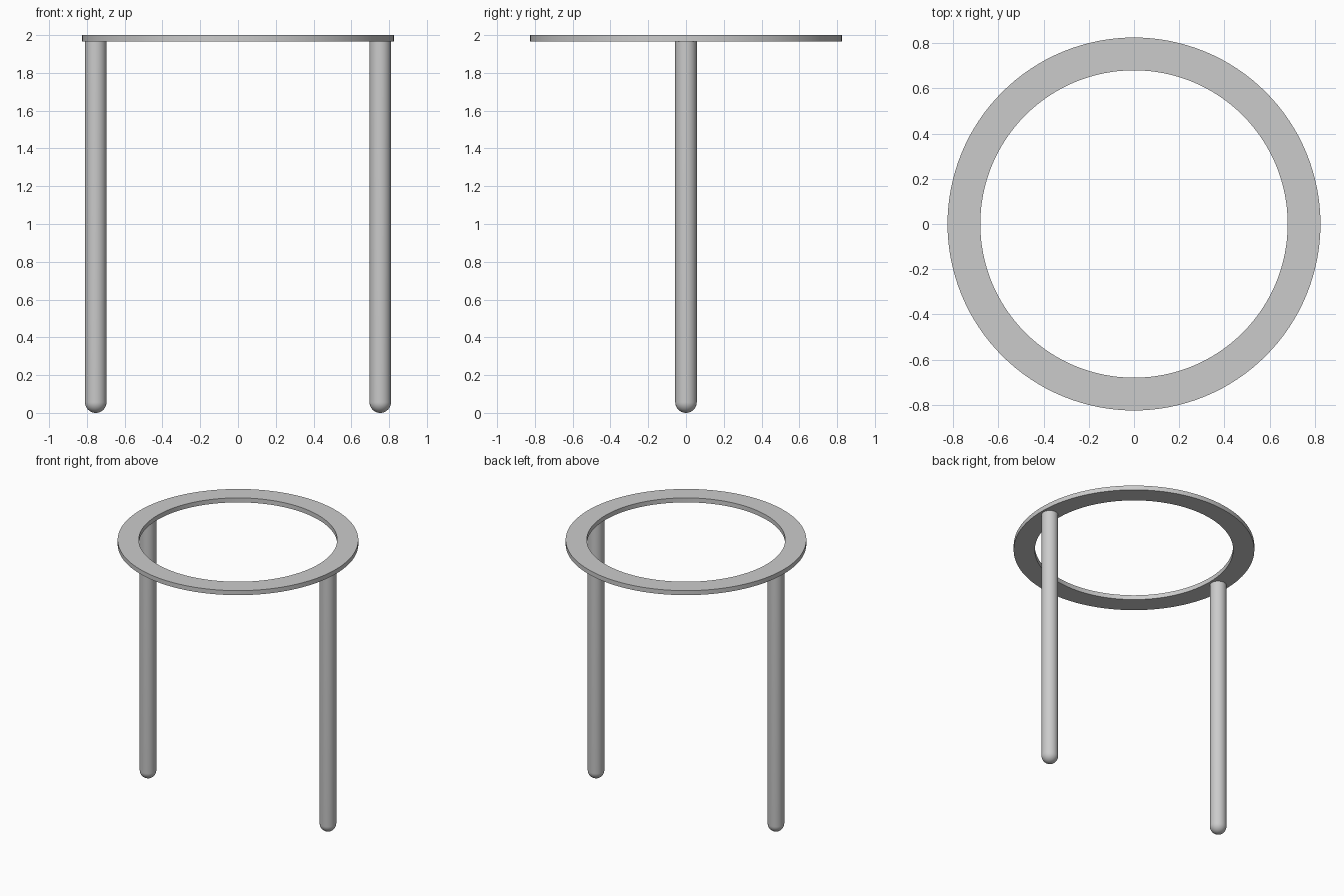
import bpy
import bmesh
from math import sin, cos, pi, radians

cube = bpy.data.objects.get("Cube")
if cube:
    bpy.data.objects.remove(cube, do_unlink=True)

OUTER, INNER = 0.825, 0.68      # ring radii
TOP, UNDERSIDE = 2.0, 1.966     # ring heights
LEG_R, LEG_X = 0.057, 0.753

grey = bpy.data.materials.new("plain grey")
colour = (0.6, 0.6, 0.6, 1)
grey.diffuse_color = colour
grey.use_nodes = True
grey.node_tree.nodes["Principled BSDF"].inputs["Base Color"].default_value = colour


def lathe(name, profile, steps, closed=False, x=0):
    """Turn an (r, z) profile around the z axis."""
    bm = bmesh.new()
    verts = [bm.verts.new((r, 0, z)) for r, z in profile]
    pairs = list(zip(verts, verts[1:]))
    if closed:
        pairs.append((verts[-1], verts[0]))
    edges = [bm.edges.new(p) for p in pairs]
    bmesh.ops.spin(bm, geom=verts + edges, cent=(0, 0, 0), axis=(0, 0, 1),
                   angle=2 * pi, steps=steps)
    bmesh.ops.remove_doubles(bm, verts=bm.verts, dist=0.0001)
    bmesh.ops.recalc_face_normals(bm, faces=bm.faces)
    mesh = bpy.data.meshes.new(name)
    bm.to_mesh(mesh)
    bm.free()
    mesh.materials.append(grey)
    obj = bpy.data.objects.new(name, mesh)
    obj.location.x = x
    bpy.context.collection.objects.link(obj)
    bpy.ops.object.select_all(action='DESELECT')
    obj.select_set(True)
    bpy.context.view_layer.objects.active = obj
    bpy.ops.object.shade_smooth_by_angle(angle=radians(35))
    return obj


# Flat ring on top
lathe("top_ring", [(INNER, UNDERSIDE), (OUTER, UNDERSIDE), (OUTER, TOP), (INNER, TOP)],
      128, closed=True)

# Two round legs with domed feet
dome = [(LEG_R * sin(a), LEG_R * (1 - cos(a))) for a in (pi / 2 * i / 10 for i in range(11))]
leg_top = UNDERSIDE + 0.01
for name, side in (("left_leg", 1), ("right_leg", -1)):
    lathe(name, dome + [(LEG_R, leg_top), (0, leg_top)], 40, x=side * LEG_X)
